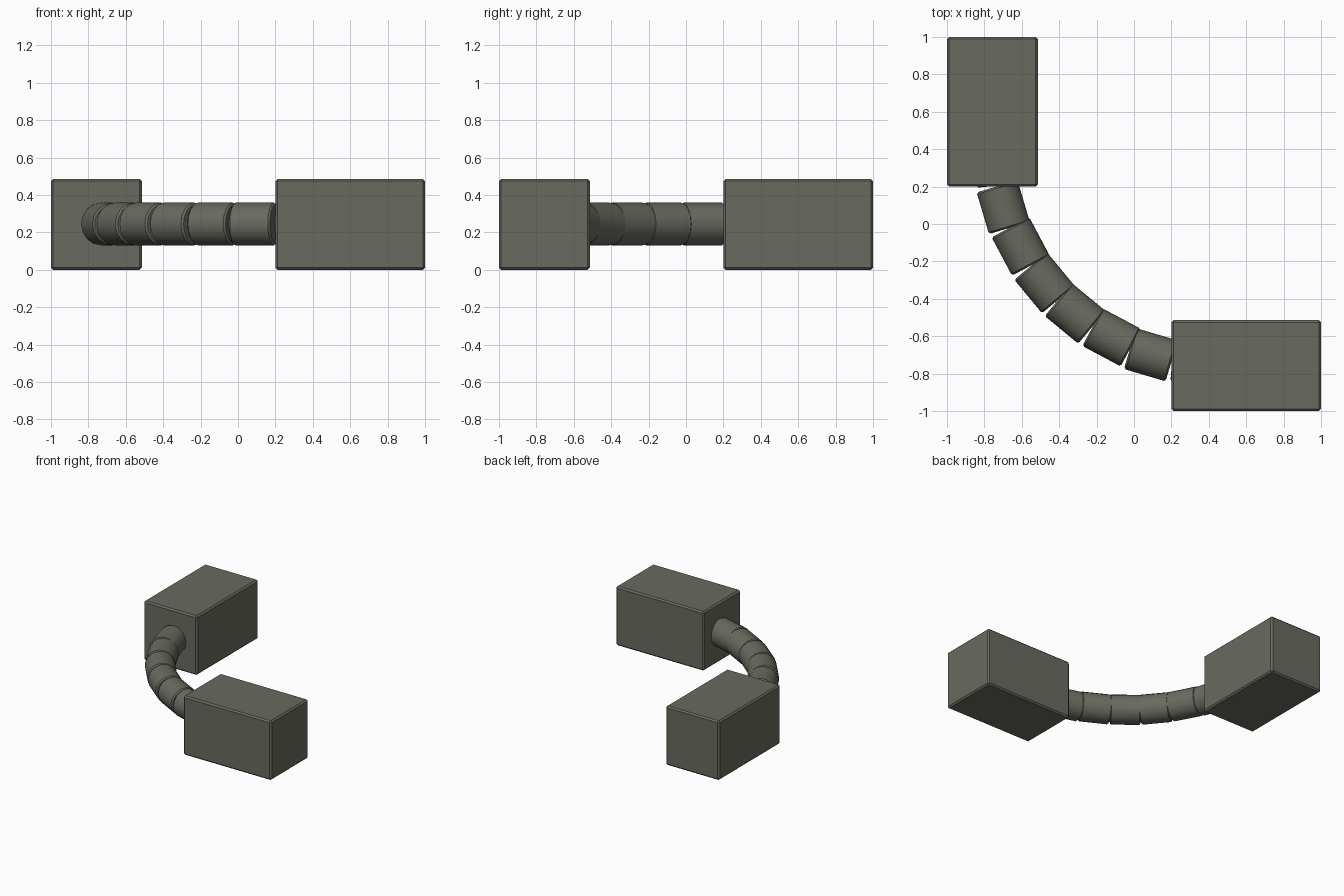
import bpy, math
from mathutils import Vector

if "Cube" in bpy.data.objects:
    bpy.data.objects.remove(bpy.data.objects["Cube"])

grey = bpy.data.materials.new("olive grey")
grey.diffuse_color = (0.14, 0.145, 0.115, 1)
grey.use_nodes = True
grey.node_tree.nodes["Principled BSDF"].inputs["Base Color"].default_value = grey.diffuse_color


def finish(obj, name, width):
    obj.name = name
    obj.data.materials.append(grey)
    bevel = obj.modifiers.new("edge chamfer", 'BEVEL')
    bevel.width = width
    bevel.segments = 1
    bevel.limit_method = 'ANGLE'
    bevel.angle_limit = math.radians(50)


def block(name, center, size):
    bpy.ops.mesh.primitive_cube_add(size=1, location=center)
    obj = bpy.context.object
    obj.scale = size
    bpy.ops.object.transform_apply(location=False, rotation=False, scale=True)
    finish(obj, name, 0.012)


# End blocks, mirrored across the diagonal
block("rear_block", (-0.757, 0.6, 0.243), (0.486, 0.8, 0.486))
block("front_block", (0.6, -0.757, 0.243), (0.8, 0.486, 0.486))

# Half of the hose: segment centre and heading away from -y, in degrees
half = [(-0.738, 0.32, 5), (-0.699, 0.09, 16.5),
        (-0.606, -0.12, 28), (-0.478, -0.315, 39.5)]
segments = half + [(y, x, 90 - a) for x, y, a in reversed(half)]

# Hose of short straight sleeves following a quarter bend
for i, (x, y, a) in enumerate(segments):
    t = math.radians(a)
    heading = Vector((math.sin(t), -math.cos(t), 0))
    bpy.ops.mesh.primitive_cylinder_add(
        vertices=16, radius=0.114, depth=0.232, location=(x, y, 0.245),
        rotation=heading.to_track_quat('Z', 'Y').to_euler())
    obj = bpy.context.object
    bpy.ops.object.shade_smooth_by_angle(angle=math.radians(35))
    finish(obj, f"hose_segment_{i + 1}", 0.01)
